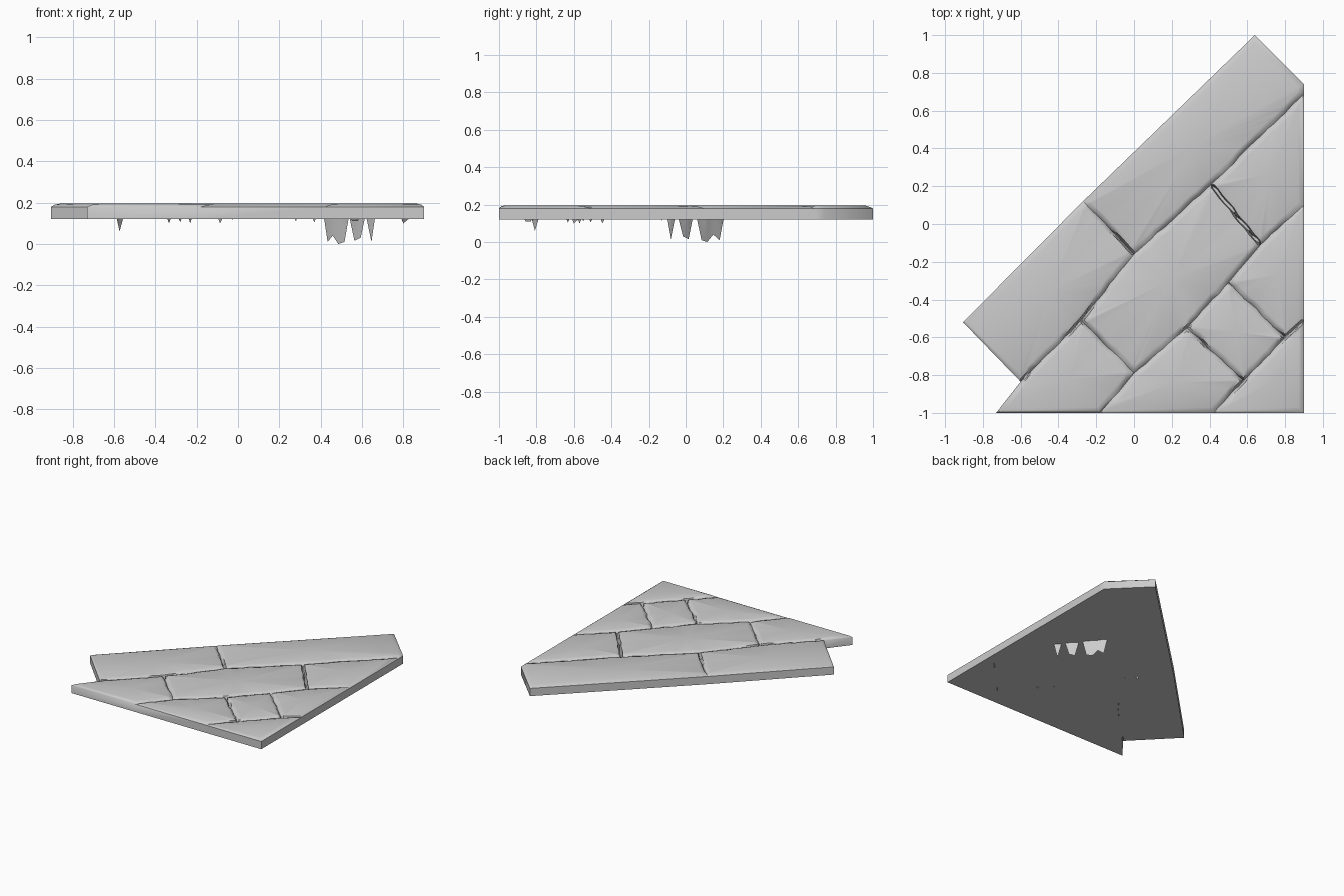
import bpy, bmesh, random, math
from mathutils import Vector

if "Cube" in bpy.data.objects:
    bpy.data.objects.remove(bpy.data.objects["Cube"])

random.seed(4)
BOTTOM, TOP, RIM, SHOULDER = 0.12, 0.196, 0.180, 0.189

# Joint corners seen from above
P = dict(a=(-.27, .12), b=(.64, 1), c=(.9, .74), d=(.9, .69), e=(.41, .21),
         j=(0, -.16), p=(-.905, -.52), k=(-.28, -.51), l=(-.60, -.835),
         f=(.67, -.11), g=(.50, -.31), h=(.28, -.55), m=(0, -.79),
         n=(.9, .10), o=(-.18, -1), r=(-.73, -1), s=(.9, -.51),
         t=(.80, -.60), u=(.58, -.83), v=(.42, -1), w=(.9, -1))
ACUTE = "dnsvor"
# Stones as outlines over the shared corners
STONES = ["abcdej", "pajkl", "jefghmk", "ednf", "kmorl",
          "fnstg", "gtuh", "huvom", "tswvu"]
# Places where the joints break through the underside (x, y, z)
DIPS = [(.435, .18, .01), (.467, .14, .04), (.496, .10, 0), (.525, .07, .01),
        (.554, .03, .015), (.583, 0, .03), (.645, -.085, .01),
        (-.58, -.81, .06), (-.35, -.58, .10), (-.28, -.51, .105),
        (-.22, -.43, .10), (-.10, -.06, .10), (-.04, -.12, .115),
        (.83, -.57, .10), (.28, -.55, .11), (.38, -.64, .105),
        (.58, -.83, .11), (.54, -.87, .11)]

bm = bmesh.new()
V = {key: bm.verts.new((x, y, TOP)) for key, (x, y) in P.items()}
for outline in STONES:
    face = bm.faces.new([V[key] for key in outline])
    face.normal_update()
    if face.normal.z < 0:
        face.normal_flip()

# Split joints into short, slightly ragged pieces
acute = {V[key] for key in ACUTE}
for edge in [x for x in bm.edges if len(x.link_faces) == 2]:
    start, end = edge.verts[0], edge.verts[1]
    p0, p1 = start.co.copy(), end.co.copy()
    length = (p1 - p0).length
    t0 = (.1 if start in acute else .038) / length
    t1 = 1 - (.1 if end in acute else .038) / length
    if t1 <= t0:
        continue
    count = max(1, round((t1 - t0) * length / .042))
    side = Vector((p0.y - p1.y, p1.x - p0.x, 0)).normalized()
    for i in range(count + 1):
        rest = next(x for x in start.link_edges if x.other_vert(start) == end)
        _, vert = bmesh.utils.edge_split(rest, start, .5)
        wobble = random.uniform(-.004, .004) if 0 < i < count else 0
        vert.co = p0.lerp(p1, t0 + (t1 - t0) * i / count) + side * wobble
        start = vert

# Chipped shoulder, then a gentle pillow on each stone
stones = list(bm.faces)


def stone_verts():
    return {q for face in stones for q in face.verts}


def inset(width, z, jitter):
    bmesh.ops.inset_individual(bm, faces=stones, thickness=width, use_even_offset=True)
    for q in stone_verts():
        q.co.z = z - random.uniform(0, jitter)


bmesh.ops.inset_individual(bm, faces=stones, thickness=.012, use_even_offset=True)
inner = stone_verts()
bmesh.ops.remove_doubles(bm, verts=[q for q in bm.verts if q not in inner], dist=.0005)
outline_verts = [q for q in bm.verts if q not in inner]
rim_edges = [x for x in bm.edges if x.is_boundary]
rim_verts = {q for x in rim_edges for q in x.verts}

# Joint depths and breakthroughs
joints = [q for q in outline_verts if q not in rim_verts]
for q in rim_verts:
    q.co.z = RIM
for q in joints:
    q.co.z = random.uniform(.166, .185)
for x, y, z in DIPS:
    q = min(joints, key=lambda q: (q.co.x - x) ** 2 + (q.co.y - y) ** 2)
    q.co.z = z

# Outer wall and flat underside
new = bmesh.ops.extrude_edge_only(bm, edges=rim_edges)["geom"]
for q in new:
    if isinstance(q, bmesh.types.BMVert):
        q.co.z = BOTTOM
bottom_edges = [q for q in new if isinstance(q, bmesh.types.BMEdge) and q.is_boundary]
bmesh.ops.holes_fill(bm, edges=bottom_edges, sides=0)

# Stone tops
for q in inner:
    q.co.z = SHOULDER - random.uniform(-.002, .002)
inset(.018, TOP, .002)
for q in bmesh.ops.poke(bm, faces=stones)["verts"]:
    q.co.z = TOP - random.uniform(0, .003)
bmesh.ops.triangulate(bm, faces=[f for f in bm.faces if len(f.verts) > 4])
bmesh.ops.recalc_face_normals(bm, faces=bm.faces)

mesh = bpy.data.meshes.new("stone_floor_corner")
bm.to_mesh(mesh)
bm.free()
slab = bpy.data.objects.new("stone_floor_corner", mesh)
bpy.context.collection.objects.link(slab)
bpy.context.view_layer.objects.active = slab
slab.select_set(True)
bpy.ops.object.shade_smooth_by_angle(angle=math.radians(50))
